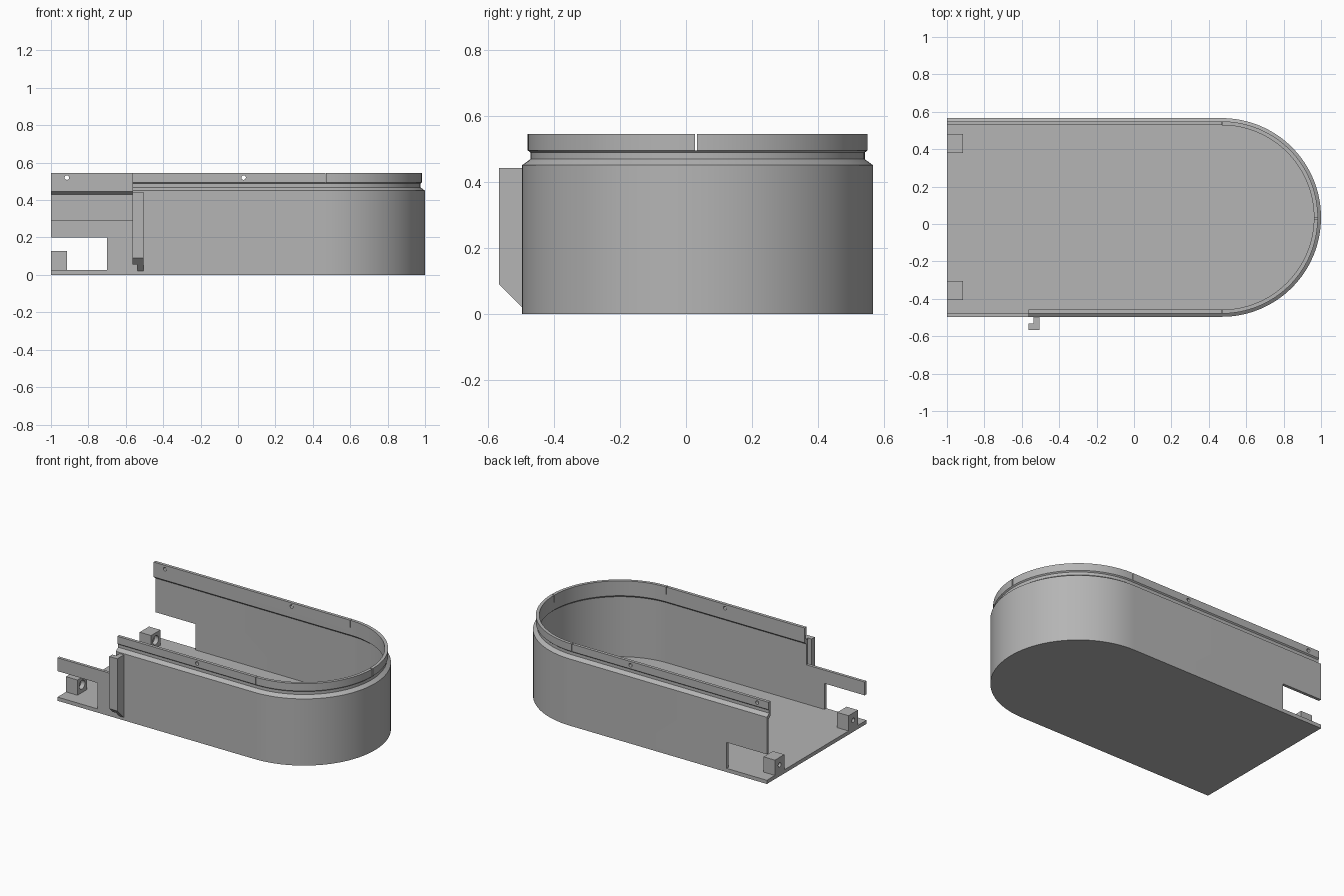
import bpy, bmesh, math
from mathutils import Matrix, Vector

if "Cube" in bpy.data.objects:
    bpy.data.objects.remove(bpy.data.objects["Cube"])

CY, CX, R = 0.035, 0.469, 0.531      # centre line, arc centre, outer radius
FLOOR = 0.025
CUT_X = -0.565                       # where the tall front wall ends
SEG = 64

grey = bpy.data.materials.new("plastic grey")
grey.diffuse_color = (0.46, 0.46, 0.46, 1)
grey.use_nodes = True
grey.node_tree.nodes["Principled BSDF"].inputs["Base Color"].default_value = grey.diffuse_color


def finish(bm, name):
    bmesh.ops.recalc_face_normals(bm, faces=bm.faces)
    me = bpy.data.meshes.new(name)
    bm.to_mesh(me)
    bm.free()
    ob = bpy.data.objects.new(name, me)
    bpy.context.collection.objects.link(ob)
    me.materials.append(grey)
    return ob


def add_box(bm, x0, x1, y0, y1, z0, z1):
    m = Matrix.Translation(((x0 + x1) / 2, (y0 + y1) / 2, (z0 + z1) / 2))
    m = m @ Matrix.Diagonal((x1 - x0, y1 - y0, z1 - z0, 1))
    bmesh.ops.create_cube(bm, size=1, matrix=m)


def add_rod(bm, center, axis, radius, length, sides=24):
    rot = Vector(axis).to_track_quat('Z', 'Y').to_matrix().to_4x4()
    bmesh.ops.create_cone(bm, cap_ends=True, segments=sides, radius1=radius, radius2=radius,
                          depth=length, matrix=Matrix.Translation(center) @ rot)


def add_prism(bm, points, z0, z1):
    face = bm.faces.new([bm.verts.new((x, y, z0)) for x, y in points])
    ext = bmesh.ops.extrude_face_region(bm, geom=[face])
    for v in ext["geom"]:
        if isinstance(v, bmesh.types.BMVert):
            v.co.z = z1


def cut(ob, bm):
    """Subtract the shapes in bm from ob and drop the cutter."""
    cutter = finish(bm, "cutter")
    cutter.hide_render = True
    mod = ob.modifiers.new("cut", 'BOOLEAN')
    mod.operation, mod.solver, mod.object = 'DIFFERENCE', 'EXACT', cutter
    dg = bpy.context.evaluated_depsgraph_get()
    me = bpy.data.meshes.new_from_object(ob.evaluated_get(dg))
    ob.modifiers.clear()
    ob.data = me
    bpy.data.objects.remove(cutter)


def arc(radius):
    """Half circle from the back side round to the front side."""
    return [(CX + radius * math.sin(a), CY + radius * math.cos(a))
            for a in (math.pi * i / SEG for i in range(SEG + 1))]


# Floor plate, round at the right end
bm = bmesh.new()
add_prism(bm, [(-1, CY + R)] + arc(R) + [(-1, CY - R)], 0, FLOOR)
floor = finish(bm, "floor_plate")

# Wall: cross-section (radius, height) with chamfer, groove and lip, swept along the U
section = [(R, FLOOR), (R, 0.45), (0.506, 0.468), (0.506, 0.488), (0.514, 0.495), (0.514, 0.545),
           (0.493, 0.545), (0.493, 0.445), (0.511, 0.43), (0.511, FLOOR)]
bm = bmesh.new()
columns = []
for r, z in section:
    path = [(-1, CY + r)] + arc(r) + [(CUT_X, CY - r)]
    columns.append([bm.verts.new((x, y, z)) for x, y in path])
n = len(section)
for i in range(n):
    a, b = columns[i], columns[(i + 1) % n]
    for j in range(len(a) - 1):
        bm.faces.new((a[j], a[j + 1], b[j + 1], b[j]))
bm.faces.new([c[0] for c in columns])
bm.faces.new([c[-1] for c in columns])
wall = finish(bm, "side_wall")

# Window in the back wall, screw holes and slits in the lip
bm = bmesh.new()
add_box(bm, -1.1, -0.7, 0.4, 0.7, FLOOR - 0.01, 0.2)
for x in (-0.915, 0.03):
    add_rod(bm, (x, CY, 0.52), (0, 1, 0), 0.012, 1.4, 16)
cut(wall, bm)
bm = bmesh.new()
for y in (CY - 0.51, CY + 0.51):
    add_box(bm, CX - 0.002, CX + 0.002, y - 0.06, y + 0.06, 0.495, 0.6)
add_box(bm, 0.9, 1.1, CY - 0.008, CY - 0.002, 0.495, 0.6)
cut(wall, bm)

# Low front wall with an open notch, leaving a bar above it
bm = bmesh.new()
outline = [(-0.7, FLOOR), (CUT_X, FLOOR), (CUT_X, 0.29), (-1, 0.29), (-1, 0.2), (-0.7, 0.2)]
face = bm.faces.new([bm.verts.new((x, CY - R, z)) for x, z in outline])
ext = bmesh.ops.extrude_face_region(bm, geom=[face])
for v in ext["geom"]:
    if isinstance(v, bmesh.types.BMVert):
        v.co.y = CY - 0.511
low_wall = finish(bm, "low_front_wall")

# L-shaped hook on the front, its lower end cut at a slope
bm = bmesh.new()
y0, y1, ym = -0.566, CY - R, -0.532
add_prism(bm, [(CUT_X, y0), (-0.505, y0), (-0.505, y1), (-0.537, y1), (-0.537, ym), (CUT_X, ym)],
          0.02, 0.442)
for v in bm.verts:
    if v.co.z < 0.1:
        v.co.z = 0.02 + (y1 - v.co.y)
hook = finish(bm, "front_hook")

# Screw blocks with a narrow bore and a wide recess on the inner side
blocks = []
for name, y in (("back_screw_block", 0.43), ("front_screw_block", -0.355)):
    bm = bmesh.new()
    add_box(bm, -1, -0.915, y - 0.05, y + 0.05, FLOOR, 0.128)
    block = finish(bm, name)
    for radius, x in ((0.015, -0.96), (0.03, -0.895)):
        bm = bmesh.new()
        add_rod(bm, (x, y, 0.078), (1, 0, 0), radius, 0.2 if radius < 0.02 else 0.1)
        cut(block, bm)
    blocks.append(block)

# Smooth the curved faces, keep edges sharp
for ob in [floor, wall, low_wall, hook] + blocks:
    bpy.ops.object.select_all(action='DESELECT')
    ob.select_set(True)
    bpy.context.view_layer.objects.active = ob
    bpy.ops.object.shade_smooth_by_angle(angle=math.radians(20))
